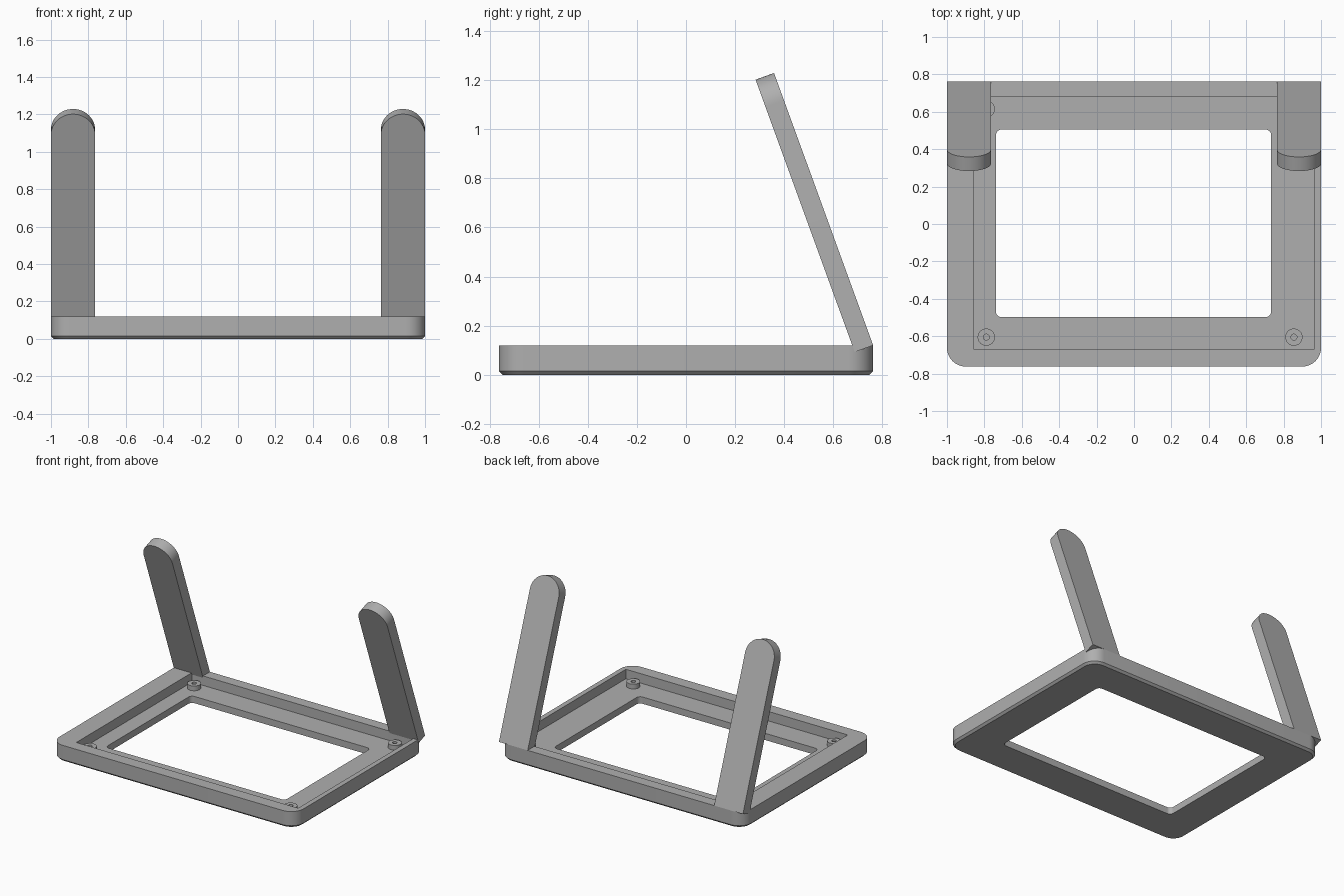
import bpy, bmesh
from math import sin, cos, pi, radians
from mathutils import Vector

cube = bpy.data.objects.get("Cube")
if cube:
    bpy.data.objects.remove(cube, do_unlink=True)

grey = bpy.data.materials.new("matte grey")
grey.use_nodes = True
GREY = (0.43, 0.43, 0.43, 1)
grey.diffuse_color = GREY
grey.node_tree.nodes["Principled BSDF"].inputs["Base Color"].default_value = GREY


def skin(name, loops, closed):
    """Bridge equal-length loops; join last to first, or cap both ends."""
    bm = bmesh.new()
    rings = [[bm.verts.new(p) for p in loop] for loop in loops]
    pairs = list(zip(rings, rings[1:]))
    if closed:
        pairs.append((rings[-1], rings[0]))
    else:
        bm.faces.new(rings[0])
        bm.faces.new(rings[-1])
    for a, b in pairs:
        for i in range(len(a)):
            j = (i + 1) % len(a)
            bm.faces.new((a[i], a[j], b[j], b[i]))
    bmesh.ops.recalc_face_normals(bm, faces=bm.faces[:])
    mesh = bpy.data.meshes.new(name)
    bm.to_mesh(mesh)
    bm.free()
    mesh.materials.append(grey)
    obj = bpy.data.objects.new(name, mesh)
    bpy.context.collection.objects.link(obj)
    bpy.ops.object.select_all(action='DESELECT')
    obj.select_set(True)
    bpy.context.view_layer.objects.active = obj
    bpy.ops.object.shade_smooth_by_angle(angle=radians(30))
    return obj


def rounded_rect(x0, x1, y0, y1, r, z, steps=10):
    corners = ((x1 - r, y1 - r), (x0 + r, y1 - r), (x0 + r, y0 + r), (x1 - r, y0 + r))
    return [(cx + r * cos(a), cy + r * sin(a), z)
            for k, (cx, cy) in enumerate(corners)
            for a in ((k + i / steps) * pi / 2 for i in range(steps + 1))]


def circle(cx, cy, r, z, n=32):
    return [(cx + r * cos(2 * pi * i / n), cy + r * sin(2 * pi * i / n), z) for i in range(n)]


# Frame: chamfered base, raised rim, off-centre recess and open window
TOP, FLOOR, BEVEL = 0.12, 0.05, 0.015
W, D = 1.0, 0.762
recess = (-0.855, 0.963, -0.672, 0.682, 0.001)
window = (-0.738, 0.733, -0.498, 0.505, 0.03)
skin("frame", [
    rounded_rect(-W + BEVEL, W - BEVEL, -D + BEVEL, D - BEVEL, 0.1 - BEVEL, 0),
    rounded_rect(-W, W, -D, D, 0.1, BEVEL),
    rounded_rect(-W, W, -D, D, 0.1, TOP),
    rounded_rect(*recess, TOP),
    rounded_rect(*recess, FLOOR),
    rounded_rect(*window, FLOOR),
    rounded_rect(*window, 0),
], closed=True)

# Four hollow mounting posts on the recess floor
for side, x in (("right", -0.79), ("left", 0.855)):
    for end, y in (("front", -0.605), ("back", 0.615)):
        skin(f"post_{end}_{side}", [
            circle(x, y, 0.046, FLOOR - 0.005), circle(x, y, 0.046, 0.085),
            circle(x, y, 0.016, 0.085), circle(x, y, 0.016, FLOOR - 0.005),
        ], closed=True)

# Two leaning legs with round ends
TILT, LENGTH, THICK, R = radians(20), 1.18, 0.08, 0.118
up = Vector((0, -sin(TILT), cos(TILT)))
forward = Vector((0, -cos(TILT), -sin(TILT)))
outline = [(-R, 0), (R, 0)] + [
    (R * cos(i * pi / 24), LENGTH - R + R * sin(i * pi / 24)) for i in range(25)]
for name, sign in (("leg_right", -1), ("leg_left", 1)):
    base = Vector((sign * (W - R), D, TOP))
    skin(name, [[base + Vector((u, 0, 0)) + up * v + forward * t for u, v in outline]
                for t in (0, THICK)], closed=False)
